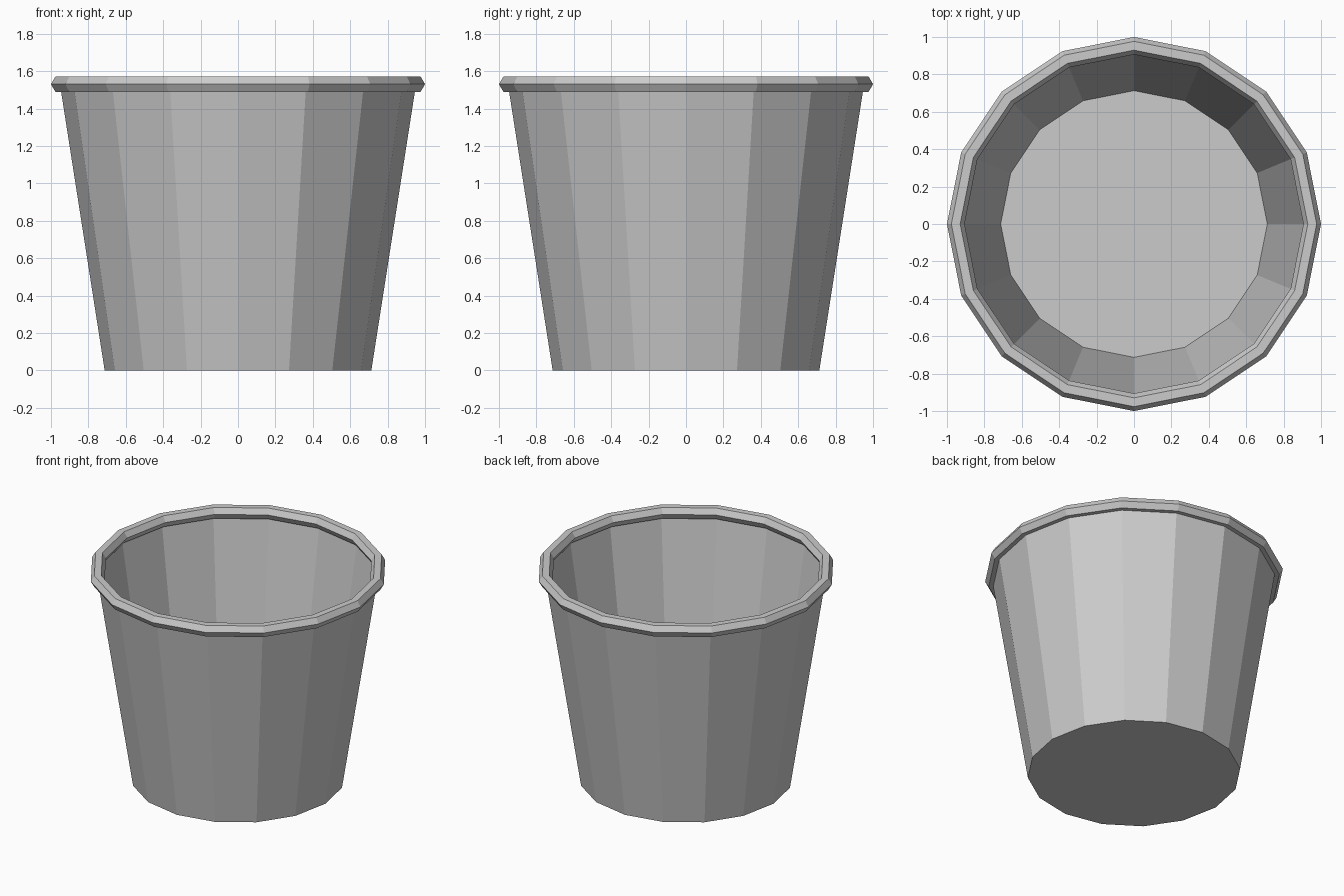
import bpy
import bmesh
from math import cos, sin, pi

SIDES = 16

cube = bpy.data.objects.get("Cube")
if cube:
    bpy.data.objects.remove(cube)

grey = bpy.data.materials.new("light_grey")
grey.use_nodes = True
colour = (0.6, 0.6, 0.6, 1)
grey.diffuse_color = colour
grey.node_tree.nodes["Principled BSDF"].inputs["Base Color"].default_value = colour


def ring(bm, radius, z):
    angles = [2 * pi * i / SIDES for i in range(SIDES)]
    return [bm.verts.new((radius * cos(a), radius * sin(a), z)) for a in angles]


def bridge(bm, low, high):
    for i in range(SIDES):
        j = (i + 1) % SIDES
        bm.faces.new((low[i], low[j], high[j], high[i]))


def finish(bm, name):
    mesh = bpy.data.meshes.new(name)
    bm.to_mesh(mesh)
    bm.free()
    mesh.materials.append(grey)
    obj = bpy.data.objects.new(name, mesh)
    bpy.context.collection.objects.link(obj)
    return obj


# Thin tapered bucket wall with a flat floor
bm = bmesh.new()
bottom = ring(bm, 0.713, 0)
top = ring(bm, 0.952, 1.53)
bridge(bm, bottom, top)
bm.faces.new(bottom[::-1])
finish(bm, "bucket_body")

# Rolled rim with a hexagonal section
bm = bmesh.new()
rim_radius, roll = 0.953, 0.047
loops = [ring(bm, rim_radius + roll * cos(k * pi / 3), 1.53 + roll * sin(k * pi / 3))
         for k in range(6)]
for k in range(6):
    bridge(bm, loops[k], loops[(k + 1) % 6])
finish(bm, "rim")
